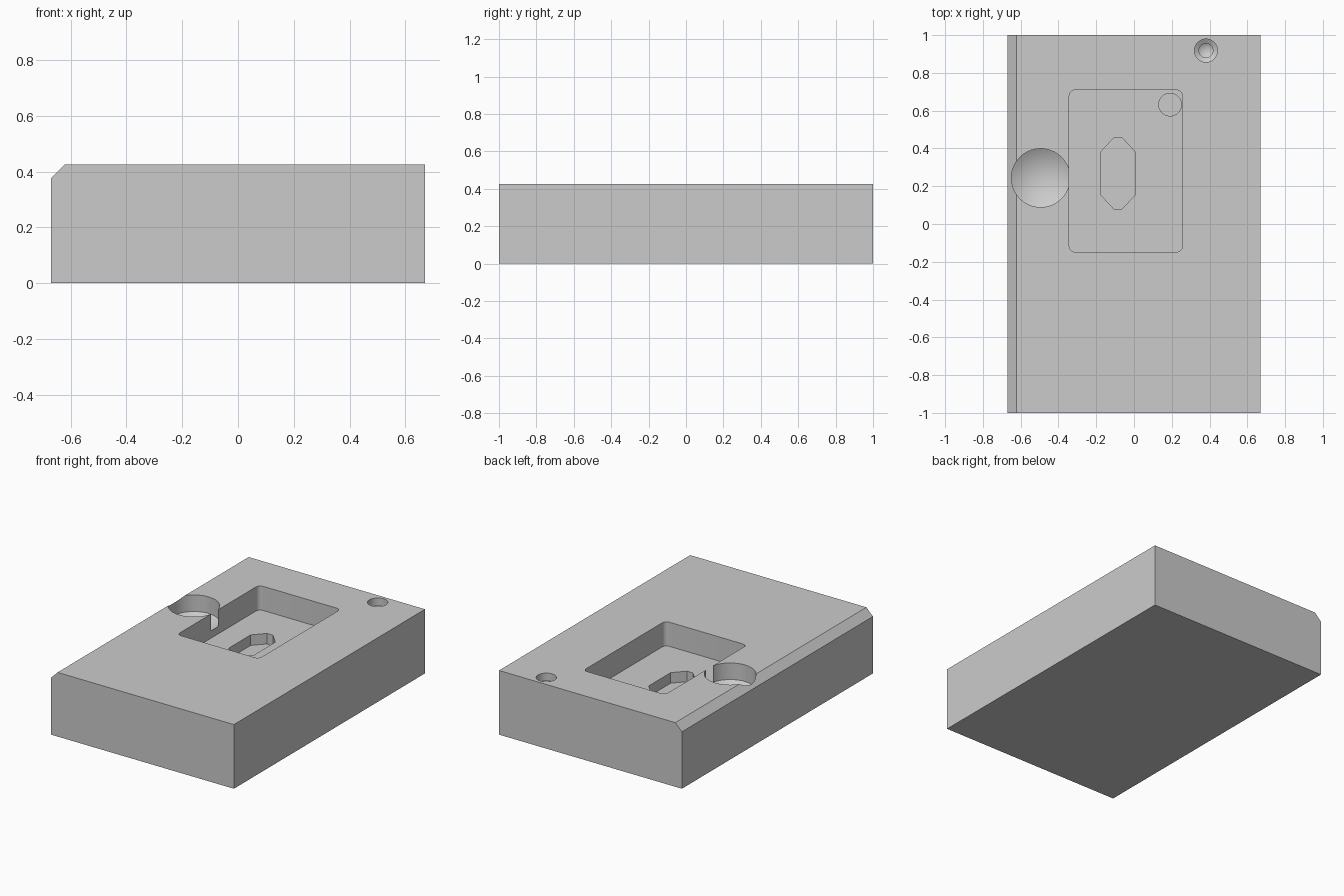
import bpy, bmesh, math
from mathutils import Vector

old = bpy.data.objects.get("Cube")
if old:
    bpy.data.objects.remove(old, do_unlink=True)

W, L, H, CHAMFER = 1.34, 2.0, 0.425, 0.048

grey = bpy.data.materials.new("plain grey")
grey.use_nodes = True
colour = (0.6, 0.6, 0.6, 1)
grey.diffuse_color = colour
grey.node_tree.nodes["Principled BSDF"].inputs["Base Color"].default_value = colour


def finish(name, bm):
    bmesh.ops.recalc_face_normals(bm, faces=bm.faces)
    mesh = bpy.data.meshes.new(name)
    bm.to_mesh(mesh)
    bm.free()
    mesh.materials.append(grey)
    obj = bpy.data.objects.new(name, mesh)
    bpy.context.collection.objects.link(obj)
    return obj


def prism(name, outline, direction):
    """Extrude a closed 3D outline along a direction."""
    bm = bmesh.new()
    face = bm.faces.new([bm.verts.new(p) for p in outline])
    ext = bmesh.ops.extrude_face_region(bm, geom=[face])
    moved = [v for v in ext["geom"] if isinstance(v, bmesh.types.BMVert)]
    bmesh.ops.translate(bm, verts=moved, vec=Vector(direction))
    return finish(name, bm)


def drill(name, x, y, profile, tip, sides=64):
    """Stack rings of (radius, z) and close them with a pointed tip."""
    bm = bmesh.new()
    rings = []
    for r, z in profile:
        angles = [2 * math.pi * i / sides for i in range(sides)]
        rings.append([bm.verts.new((x + r * math.cos(a), y + r * math.sin(a), z)) for a in angles])
    bm.faces.new(rings[0])
    point = bm.verts.new((x, y, tip)) if tip is not None else None
    for i in range(sides):
        j = (i + 1) % sides
        for a, b in zip(rings, rings[1:]):
            bm.faces.new((a[i], a[j], b[j], b[i]))
        if point:
            bm.faces.new((rings[-1][i], rings[-1][j], point))
    if not point:
        bm.faces.new(rings[-1])
    return finish(name, bm)


def rounded_rect(x0, x1, y0, y1, r, z, steps=6):
    points = []
    corners = [(x1 - r, y1 - r), (x0 + r, y1 - r), (x0 + r, y0 + r), (x1 - r, y0 + r)]
    for k, (cx, cy) in enumerate(corners):
        for s in range(steps + 1):
            a = math.pi / 2 * (k + s / steps)
            points.append((cx + r * math.cos(a), cy + r * math.sin(a), z))
    return points


# Block with one chamfered long edge
w = W / 2
section = [(-w, 0), (w, 0), (w, H), (-w + CHAMFER, H), (-w, H - CHAMFER)]
block = prism("block", [(x, -L / 2, z) for x, z in section], (0, L, 0))

# Pocket, the slot in its floor, and the drilled holes
TOP, FLOOR = H + 0.1, H - 0.16
pocket = prism("pocket_cutter", rounded_rect(-0.343, 0.256, -0.148, 0.709, 0.03, FLOOR), (0, 0, TOP - FLOOR))

cx, cy, z = -0.085, 0.268, FLOOR - 0.07
quarter = [(0.09, 0.115), (0.022, 0.188)]
right_half = [(x, -y) for x, y in reversed(quarter)] + quarter
outline = right_half + [(-x, -y) for x, y in right_half]
slot = prism("slot_cutter", [(cx + x, cy + y, z) for x, y in outline], (0, 0, 0.15))

floor_hole = drill("floor_hole_cutter", 0.191, 0.632, [(0.06, FLOOR + 0.08), (0.06, FLOOR - 0.07)], None)
large_hole = drill("large_hole_cutter", -0.494, 0.244, [(0.155, TOP), (0.155, H - 0.11)], H - 0.203)
stepped_hole = drill("stepped_hole_cutter", 0.381, 0.918,
                     [(0.061, TOP), (0.061, H - 0.05), (0.037, H - 0.065), (0.037, H - 0.16)], H - 0.182)

bpy.context.view_layer.objects.active = block
for cutter in (pocket, slot, floor_hole, large_hole, stepped_hole):
    cutter.hide_render = True
    mod = block.modifiers.new(cutter.name, "BOOLEAN")
    mod.operation, mod.solver, mod.object = "DIFFERENCE", "EXACT", cutter
    bpy.ops.object.modifier_apply(modifier=mod.name)
    bpy.data.objects.remove(cutter, do_unlink=True)

# Smooth round walls, sharp machined edges
bpy.ops.object.select_all(action="DESELECT")
block.select_set(True)
bpy.ops.object.shade_smooth_by_angle(angle=math.radians(25))
